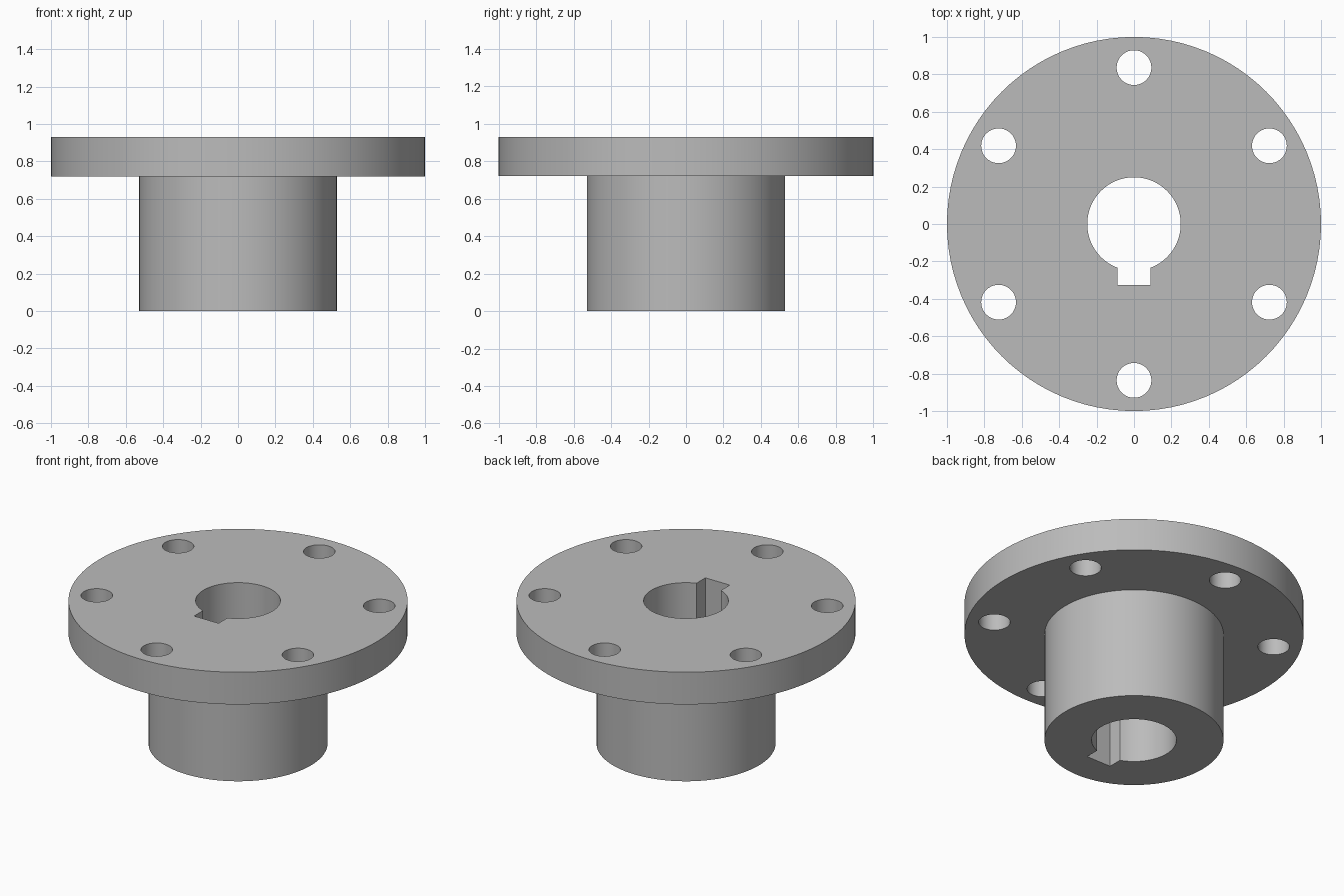
import bpy, bmesh
from math import sin, cos, pi, asin, radians

cube = bpy.data.objects.get("Cube")
if cube:
    bpy.data.objects.remove(cube, do_unlink=True)

FLANGE_R, HUB_R, BORE_R = 1.0, 0.528, 0.25
HUB_TOP, TOP = 0.72, 0.93
BOLT_CIRCLE, BOLT_R, BOLTS = 0.836, 0.093, 6
KEY_HALF, KEY_DEPTH = 0.088, 0.325

steel = bpy.data.materials.new("grey steel")
steel.use_nodes = True
grey = (0.5, 0.5, 0.5, 1)
steel.diffuse_color = grey
steel.node_tree.nodes["Principled BSDF"].inputs["Base Color"].default_value = grey


def make_object(name, bm):
    bmesh.ops.recalc_face_normals(bm, faces=bm.faces)
    mesh = bpy.data.meshes.new(name)
    bm.to_mesh(mesh)
    bm.free()
    mesh.materials.append(steel)
    obj = bpy.data.objects.new(name, mesh)
    bpy.context.collection.objects.link(obj)
    return obj


def arc(radius, start, end, steps, cx=0, cy=0):
    angles = [start + (end - start) * i / steps for i in range(steps + 1)]
    return [(cx + radius * cos(a), cy + radius * sin(a)) for a in angles]


def prism(name, outline, z0, z1):
    bm = bmesh.new()
    face = bm.faces.new([bm.verts.new((x, y, z0)) for x, y in outline])
    new = bmesh.ops.extrude_face_region(bm, geom=[face])["geom"]
    verts = [v for v in new if isinstance(v, bmesh.types.BMVert)]
    bmesh.ops.translate(bm, verts=verts, vec=(0, 0, z1 - z0))
    return make_object(name, bm)


# Hub and flange: one turned body
bm = bmesh.new()
profile = [(0, 0), (HUB_R, 0), (HUB_R, HUB_TOP),
           (FLANGE_R, HUB_TOP), (FLANGE_R, TOP), (0, TOP)]
points = [bm.verts.new((r, 0, z)) for r, z in profile]
edges = [bm.edges.new(pair) for pair in zip(points, points[1:])]
bmesh.ops.spin(bm, geom=points + edges, cent=(0, 0, 0), axis=(0, 0, 1),
               angle=2 * pi, steps=96)
bmesh.ops.remove_doubles(bm, verts=bm.verts, dist=0.0001)
bmesh.ops.dissolve_limit(bm, angle_limit=radians(1), verts=bm.verts, edges=bm.edges)
body = make_object("flanged_hub", bm)

# Bore with a square keyway towards the front
gap = asin(KEY_HALF / BORE_R)
outline = arc(BORE_R, -pi / 2 + gap, 3 * pi / 2 - gap, 56)
outline += [(-KEY_HALF, -KEY_DEPTH), (KEY_HALF, -KEY_DEPTH)]
cutters = [prism("bore_cutter", outline, -0.1, TOP + 0.1)]

# Ring of bolt holes
for i in range(BOLTS):
    a = pi / 2 + i * 2 * pi / BOLTS
    circle = arc(BOLT_R, 0, 2 * pi, 40, BOLT_CIRCLE * cos(a), BOLT_CIRCLE * sin(a))
    cutters.append(prism("bolt_hole_cutter", circle[:-1], HUB_TOP - 0.1, TOP + 0.1))

# Cut the openings, then discard the cutters
bpy.ops.object.select_all(action="DESELECT")
body.select_set(True)
bpy.context.view_layer.objects.active = body
for cutter in cutters:
    cutter.hide_render = True
    cut = body.modifiers.new("cut", "BOOLEAN")
    cut.operation = "DIFFERENCE"
    cut.solver = "EXACT"
    cut.object = cutter
    bpy.ops.object.modifier_apply(modifier=cut.name)
for cutter in cutters:
    bpy.data.objects.remove(cutter, do_unlink=True)

bpy.ops.object.shade_smooth_by_angle(angle=radians(30))
